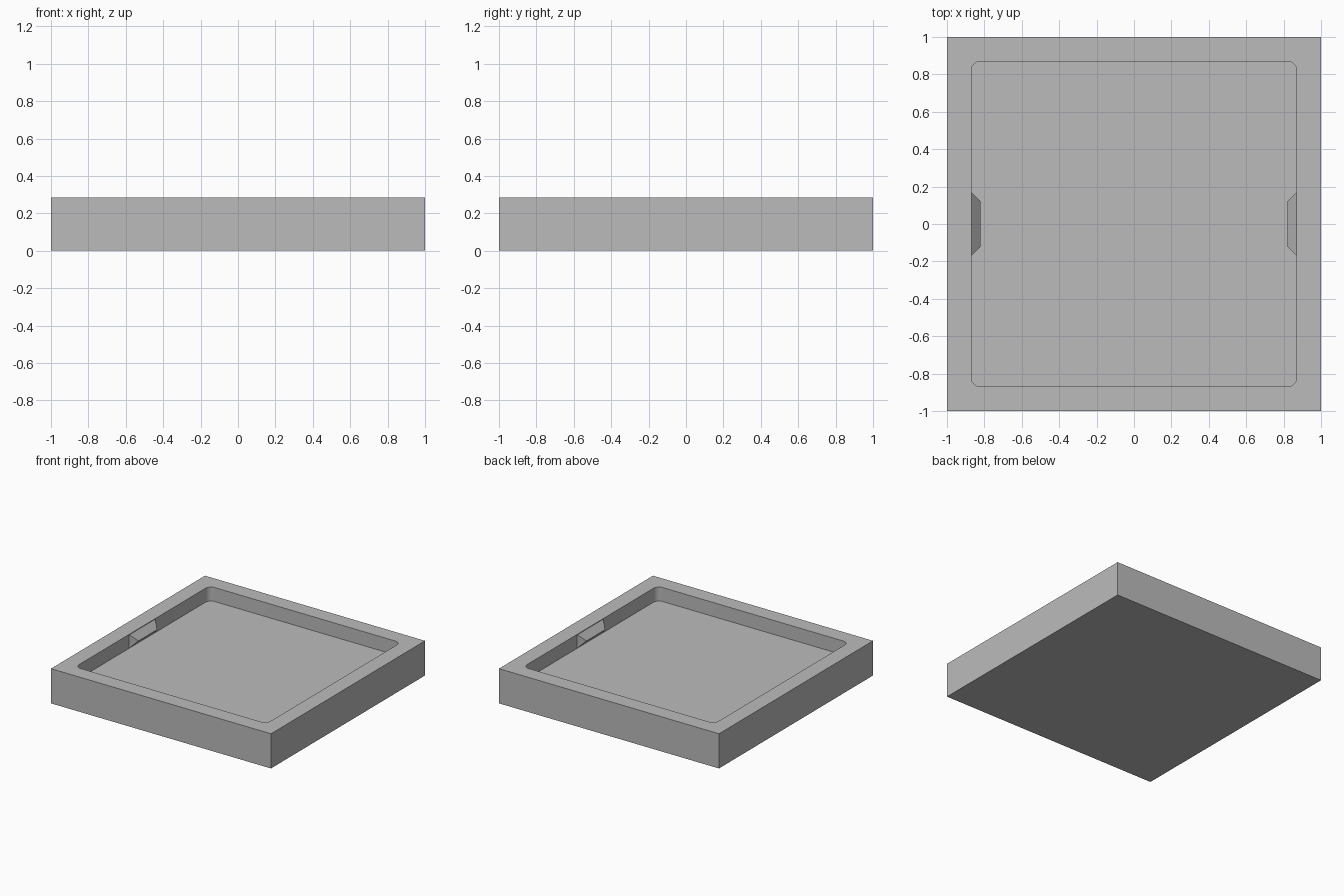
import bpy, bmesh
from mathutils import Matrix

if "Cube" in bpy.data.objects:
    bpy.data.objects.remove(bpy.data.objects["Cube"], do_unlink=True)

HEIGHT, FLOOR = 0.285, 0.17
INNER, CORNER = 0.87, 0.05

grey = bpy.data.materials.new("plain grey")
grey.use_nodes = True
colour = (0.5, 0.5, 0.5, 1)
grey.diffuse_color = colour
grey.node_tree.nodes["Principled BSDF"].inputs["Base Color"].default_value = colour


def add_object(name, bm):
    bmesh.ops.recalc_face_normals(bm, faces=bm.faces)
    mesh = bpy.data.meshes.new(name)
    bm.to_mesh(mesh)
    bm.free()
    mesh.materials.append(grey)
    obj = bpy.data.objects.new(name, mesh)
    bpy.context.collection.objects.link(obj)
    return obj


def block(name, half, bottom, top, radius=0):
    """Square block, with optional rounded vertical edges."""
    bm = bmesh.new()
    bmesh.ops.create_cube(bm, size=1)
    bmesh.ops.scale(bm, verts=bm.verts, vec=(2 * half, 2 * half, top - bottom))
    bmesh.ops.translate(bm, verts=bm.verts, vec=(0, 0, (top + bottom) / 2))
    if radius:
        upright = [e for e in bm.edges
                   if abs(e.verts[0].co.z - e.verts[1].co.z) > 0.01]
        bmesh.ops.bevel(bm, geom=upright, offset=radius, segments=8,
                        profile=0.5, affect='EDGES')
    return add_object(name, bm)


# Tray with a rounded square recess
tray = block("tray", 1, 0, HEIGHT)
recess = block("recess_cutter", INNER, FLOOR, HEIGHT + 0.1, CORNER)
recess.hide_render = True
cut = tray.modifiers.new("recess", 'BOOLEAN')
cut.operation = 'DIFFERENCE'
cut.solver = 'EXACT'
cut.object = recess
bpy.context.view_layer.objects.active = tray
tray.select_set(True)
bpy.ops.object.modifier_apply(modifier=cut.name)
bpy.data.objects.remove(recess, do_unlink=True)
bpy.ops.object.shade_smooth_by_angle(angle=0.5)


# Hipped snap catches on the two side walls
def catch(name, side):
    bm = bmesh.new()
    top = HEIGHT - 0.005
    mid = (top + FLOOR) / 2
    points = [(INNER, y, z) for y in (-0.17, 0.17) for z in (FLOOR, top)]
    points += [(0.82, y, mid) for y in (-0.12, 0.12)]
    for p in points:
        bm.verts.new(p)
    bmesh.ops.convex_hull(bm, input=bm.verts)
    bmesh.ops.dissolve_limit(bm, angle_limit=0.01, verts=bm.verts, edges=bm.edges)
    bmesh.ops.transform(bm, matrix=Matrix.Diagonal((side, 1, 1, 1)), verts=bm.verts)
    return add_object(name, bm)


for name, side in (("left_catch", 1), ("right_catch", -1)):
    catch(name, side)
